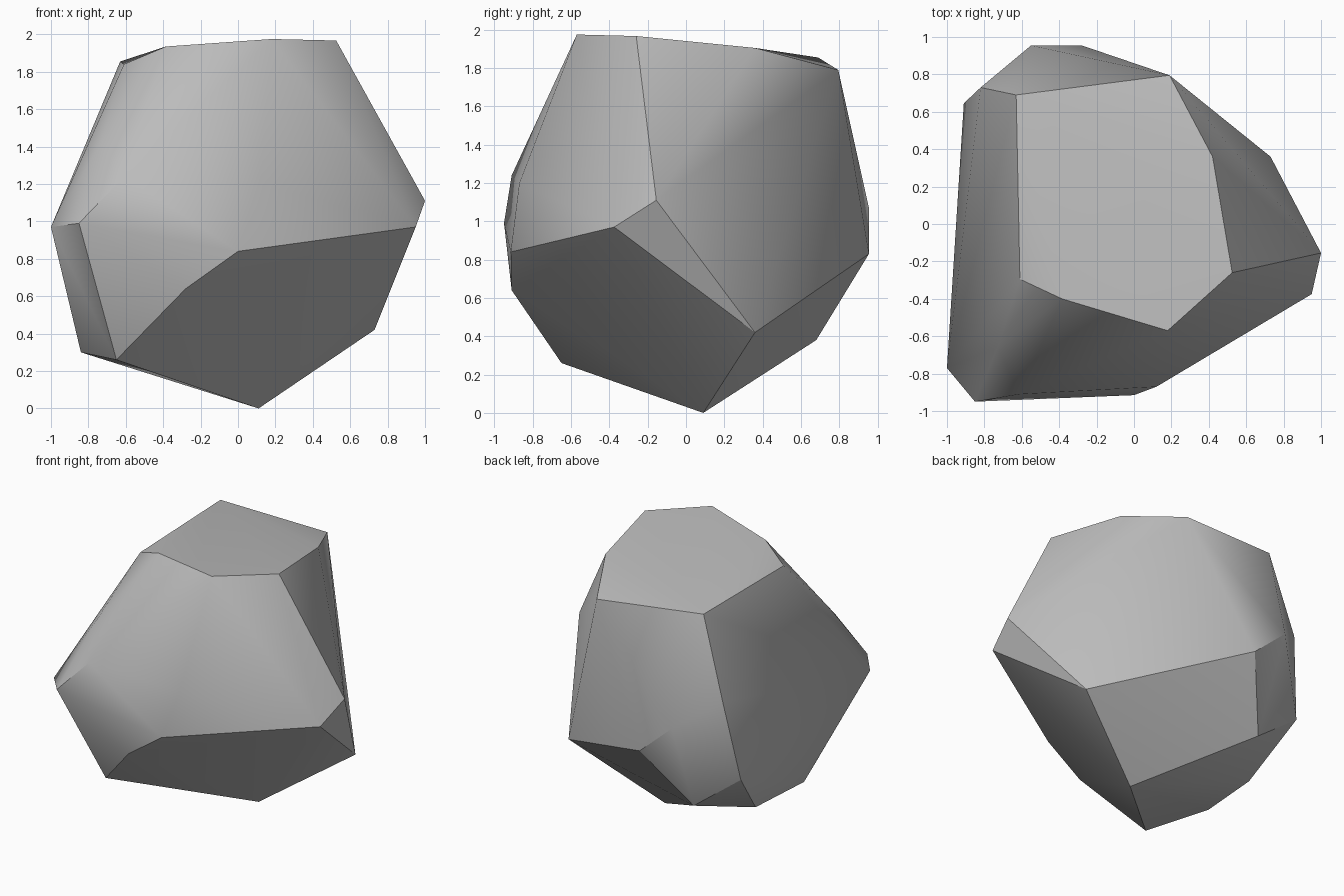
import bpy
import bmesh
import math

# Remove the default cube only
default = bpy.data.objects.get("Cube")
if default:
    bpy.data.objects.remove(default, do_unlink=True)

# Stone colour
stone = bpy.data.materials.new("stone_grey")
stone.use_nodes = True
grey = (0.5, 0.5, 0.5, 1)
stone.diffuse_color = grey
for node in stone.node_tree.nodes:
    if node.type == "BSDF_PRINCIPLED":
        node.inputs["Base Color"].default_value = grey

# Corner points of the boulder, grouped by side
corners = {
    "top_rim": [
        (.18, -.57, 1.975), (.525, -.26, 1.967), (.42, .36, 1.905), (.19, .795, 1.79),
        (-.63, .69, 1.855), (-.61, -.295, 1.84), (-.385, -.4, 1.935),
    ],
    "front_bulge": [
        (.12, -.87, 1.2), (-.61, -.91, 1.24), (-.73, -.66, 1.42),
        (-.85, -.95, .99), (-1, -.77, .97), (0, -.915, .84), (-.28, -.91, .64),
    ],
    "left_ridge": [(1, -.155, 1.11), (.95, -.375, .97), (.73, .36, .42)],
    "back_bulge": [
        (-.28, .955, .83), (-.55, .955, 1.07), (-.82, .73, 1.25), (-.91, .645, .66),
    ],
    "underside": [
        (.11, .09, 0), (-.65, -.65, .26), (-.84, -.21, .3),
        (-.785, .29, .285), (-.54, .68, .38),
    ],
}


def hull_object(name, points, material):
    """Wrap the points in a convex skin and return it as an object."""
    bm = bmesh.new()
    for point in points:
        bm.verts.new(point)
    bmesh.ops.convex_hull(bm, input=list(bm.verts), use_existing_faces=False)
    loose = [vert for vert in bm.verts if not vert.link_faces]
    bmesh.ops.delete(bm, geom=loose, context="VERTS")
    bmesh.ops.recalc_face_normals(bm, faces=list(bm.faces))
    mesh = bpy.data.meshes.new(name)
    bm.to_mesh(mesh)
    bm.free()
    mesh.materials.append(material)
    obj = bpy.data.objects.new(name, mesh)
    bpy.context.collection.objects.link(obj)
    return obj


# Boulder with soft facets and sharp main ridges
boulder = hull_object("boulder", [p for side in corners.values() for p in side], stone)
for obj in bpy.context.selected_objects:
    obj.select_set(False)
boulder.select_set(True)
bpy.context.view_layer.objects.active = boulder
bpy.ops.object.shade_smooth_by_angle(angle=math.radians(30))
